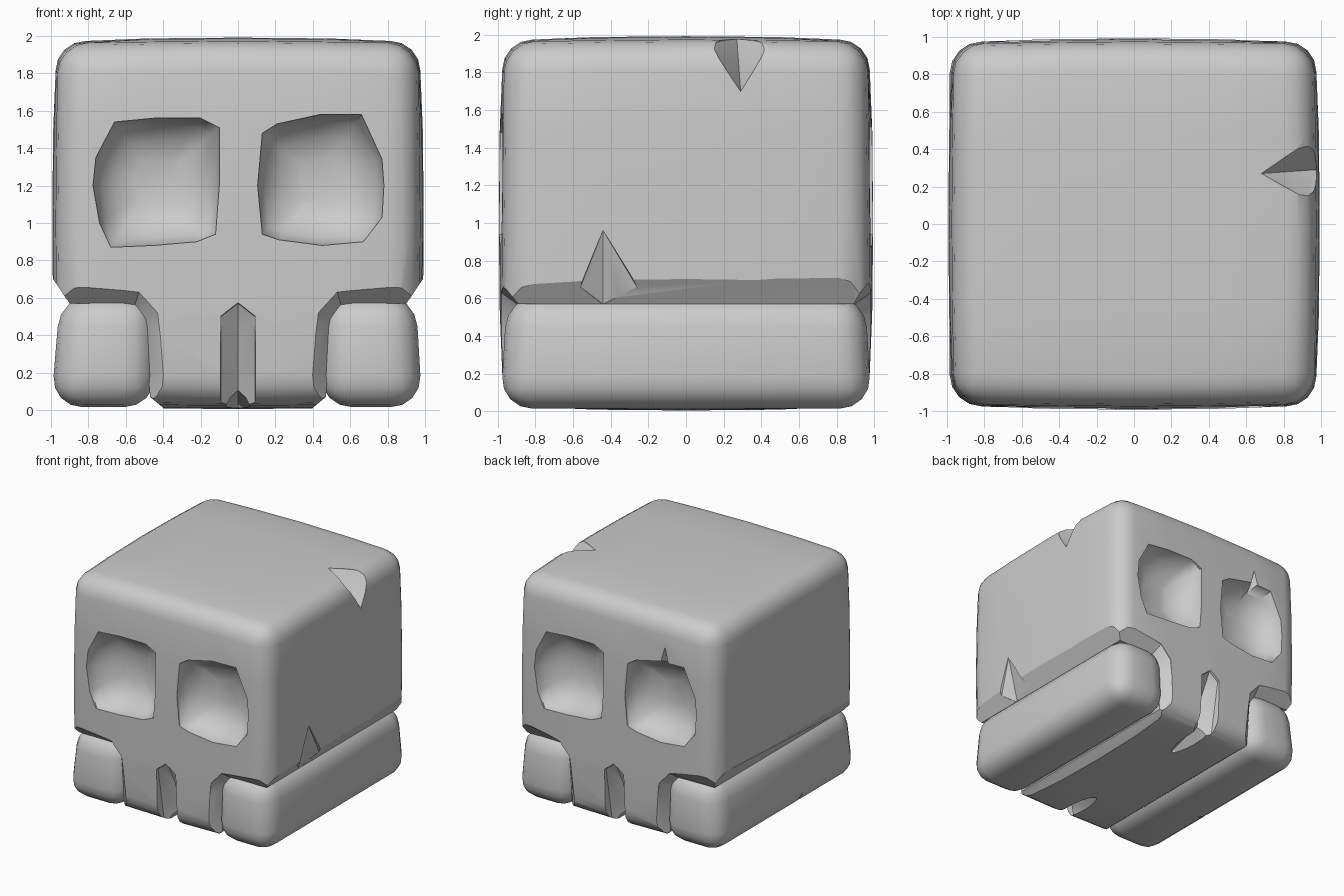
import bpy, bmesh, math
from mathutils import Vector

if "Cube" in bpy.data.objects:
    bpy.data.objects.remove(bpy.data.objects["Cube"])


def to_object(name, bm):
    bmesh.ops.recalc_face_normals(bm, faces=bm.faces)
    me = bpy.data.meshes.new(name)
    bm.to_mesh(me)
    bm.free()
    ob = bpy.data.objects.new(name, me)
    bpy.context.collection.objects.link(ob)
    return ob


def loft(name, rings):
    bm = bmesh.new()
    rows = [[bm.verts.new(p) for p in r] for r in rings]
    n = len(rows[0])
    for a, b in zip(rows, rows[1:]):
        for i in range(n):
            j = (i + 1) % n
            bm.faces.new((a[i], a[j], b[j], b[i]))
    bm.faces.new(rows[0])
    bm.faces.new(rows[-1])
    return to_object(name, bm)


def hull(name, pts):
    bm = bmesh.new()
    vs = [bm.verts.new(p) for p in pts]
    bmesh.ops.convex_hull(bm, input=vs)
    loose = [v for v in bm.verts if not v.link_faces]
    bmesh.ops.delete(bm, geom=loose, context='VERTS')
    return to_object(name, bm)


def cut(ob, cutter):
    cutter.hide_render = True
    bpy.context.view_layer.objects.active = ob
    m = ob.modifiers.new("cut", 'BOOLEAN')
    m.operation, m.solver, m.object = 'DIFFERENCE', 'EXACT', cutter
    bpy.ops.object.modifier_apply(modifier=m.name)
    bpy.data.objects.remove(cutter)


def round_edges(bm, width):
    sharp = [e for e in bm.edges if e.calc_face_angle(0) > math.radians(50)]
    bmesh.ops.bevel(bm, geom=sharp, offset=width, segments=4, profile=0.5, affect='EDGES')


def smooth(ob, angle):
    bpy.ops.object.select_all(action='DESELECT')
    ob.select_set(True)
    bpy.context.view_layer.objects.active = ob
    bpy.ops.object.shade_smooth_by_angle(angle=math.radians(angle))


# Head: slightly bulging cube with rounded edges
bm = bmesh.new()
bmesh.ops.create_cube(bm, size=2)
bmesh.ops.subdivide_edges(bm, edges=bm.edges[:], cuts=3, use_grid_fill=True)
for v in bm.verts:
    x, y, z = v.co
    k = 0.018
    v.co = Vector((x * (1 - k * (y * y + z * z)), y * (1 - k * (x * x + z * z)),
                   z * (1 - k * (x * x + y * y)))) * 0.993
    v.co.z += 0.998
round_edges(bm, 0.16)
head = to_object("skull_block", bm)

# Cheek recesses with a sloping border around each side bar
outer = [(.98, .68), (.53, .63), (.43, .52), (.37, .02), (.36, -.1), (1.2, -.1)]
inner = [(.90, .57), (.55, .565), (.50, .48), (.47, .07), (.35, -.03), (1.2, -.1)]
for s in (-1, 1):
    rings = []
    for y, prof in ((-1.1, outer), (-.98, outer), (-.89, inner),
                    (.89, inner), (.98, outer), (1.1, outer)):
        pts = [(1.2, 1.0 + .09 * (y + 1))] + prof
        if prof is outer:
            pts[1] = (.98, .68 + .025 * (y + 1))
        rings.append([(s * x, y, z) for x, z in pts])
    cut(head, loft("cheek_cutter", rings))

# Eye sockets and nose slots, on the front and again on the back
left_eye = [(-.66, 1.54), (-.45, 1.56), (-.2, 1.56), (-.1, 1.51), (-.1, 1.2), (-.12, .94),
            (-.22, .9), (-.45, .88), (-.68, .87), (-.74, 1.0), (-.775, 1.2), (-.76, 1.35)]
right_eye = [(.66, 1.58), (.44, 1.58), (.21, 1.53), (.13, 1.48), (.105, 1.2), (.13, .94),
             (.22, .91), (.45, .88), (.67, .9), (.77, 1.03), (.78, 1.2), (.77, 1.34)]
socket = ((-1.1, 1), (-.965, 1), (-.88, .88), (-.81, .66), (-.77, .35))
slot = [(0, -1.1, .59), (-.1, -1.1, .52), (.1, -1.1, .52), (-.1, -1.1, -.1), (.1, -1.1, -.1),
        (0, -.97, .57), (-.09, -.97, .5), (.09, -.97, .5), (-.09, -.87, -.05), (.09, -.87, -.05),
        (0, -.86, .36), (0, -.83, .12), (0, -.78, -.05)]
under = [(-.09, -1.1, -.03), (.09, -1.1, -.03), (-.09, -.56, -.03), (.09, -.56, -.03),
         (0, -.46, -.03), (0, -1.1, .15), (0, -.7, .09), (0, -.5, .03)]
for f in (1, -1):
    for outline in (left_eye, right_eye):
        cx = sum(p[0] for p in outline) / len(outline)
        cz = sum(p[1] for p in outline) / len(outline)
        cut(head, loft("eye_cutter", [
            [(f * (cx + (x - cx) * k), f * y, cz + (z - cz) * k) for x, z in outline]
            for y, k in socket]))
    for pts in (slot, under):
        cut(head, hull("nose_cutter", [(f * x, f * y, z) for x, y, z in pts]))

# Chips: top right edge, right side above the bar, above one rear eye
cut(head, hull("top_chip", [(.68, .27, 1.975), (.97, .29, 1.70), (.93, .44, 1.95),
                            (.93, .13, 1.95), (1.1, .5, 2.1), (1.1, .06, 2.1),
                            (.68, .27, 2.1), (1.1, .29, 1.66)]))
cut(head, hull("side_chip", [(.985, -.44, .96), (1.1, -.44, 1.0), (1.1, -.6, .62),
                             (1.1, -.22, .62), (.89, -.44, .57), (.96, -.56, .66), (.96, -.26, .66)]))
cut(head, hull("rear_chip", [(-.48, .985, 1.73), (-.48, 1.1, 1.76), (-.37, 1.1, 1.5),
                             (-.59, 1.1, 1.5), (-.48, .86, 1.5)]))
smooth(head, 27)
# Keep the socket bowls free of creases
vs = head.data.vertices
for e in head.data.edges:
    c = (vs[e.vertices[0]].co + vs[e.vertices[1]].co) / 2
    if abs(c.y) < .955 and abs(c.x) < .8 and .85 < c.z < 1.54:
        e.use_edge_sharp = False

# Side bars: rounded blocks, narrower at the top
for s, name in ((-1, "left_jaw_bar"), (1, "right_jaw_bar")):
    bm = bmesh.new()
    bmesh.ops.create_cube(bm, size=2)
    for v in bm.verts:
        x, y, z = v.co
        out = (.95 if z > 0 else .985 if s > 0 else 1.0)
        v.co = (s * (out if x > 0 else .44), y * (.95 if z > 0 else .985),
                .615 if z > 0 else .015)
    bmesh.ops.recalc_face_normals(bm, faces=bm.faces)
    round_edges(bm, 0.17)
    bar = to_object(name, bm)
    if s < 0:   # small chip in the lower edge
        cut(bar, hull("chip", [(-1.1, -.3, -.1), (-1.1, -.08, -.1), (-1.1, -.2, .2),
                               (-.8, -.2, -.1), (-.88, -.2, .08)]))
    smooth(bar, 40)
